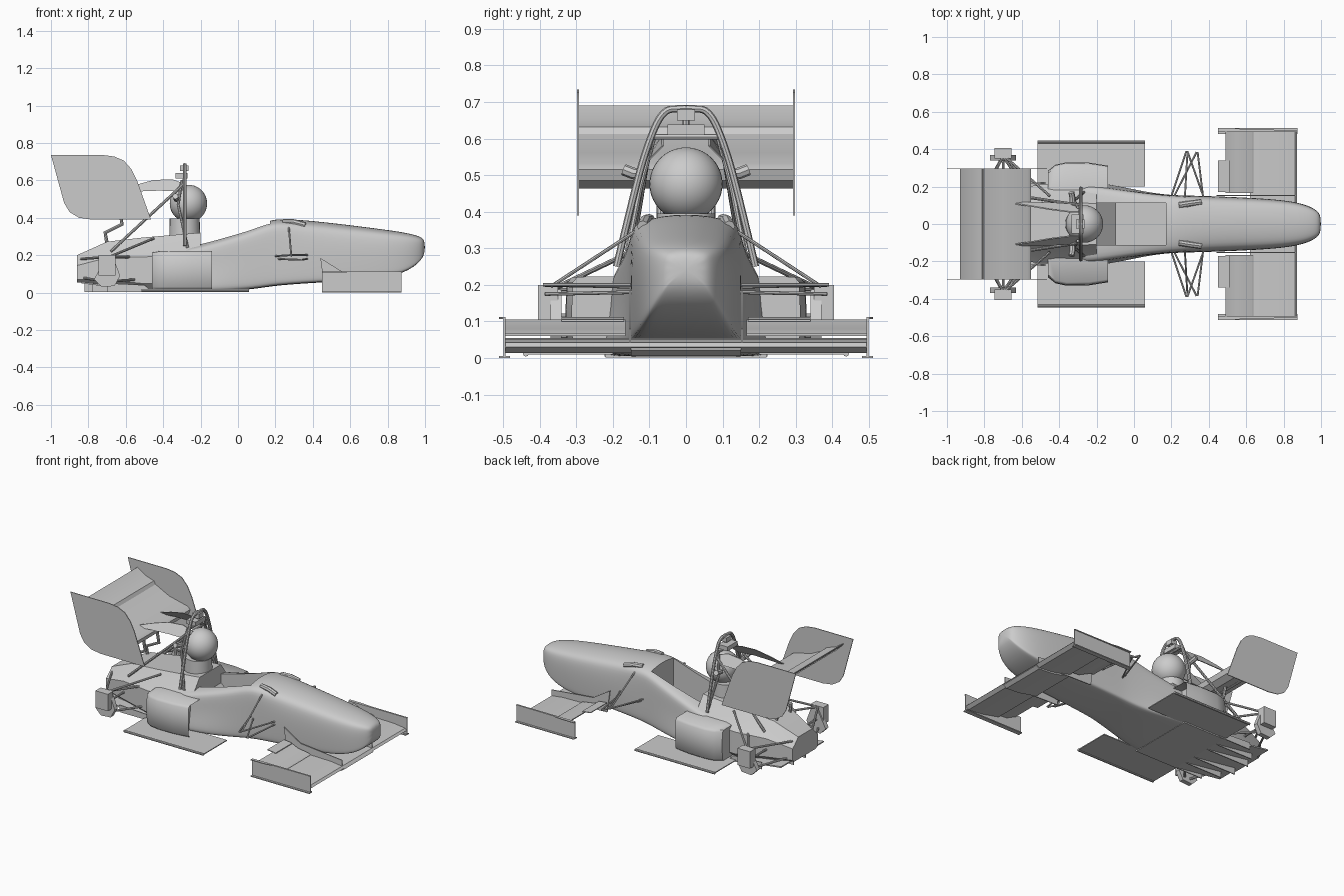
import bpy, bmesh, math
from mathutils import Matrix

cube = bpy.data.objects.get("Cube")
if cube:
    bpy.data.objects.remove(cube, do_unlink=True)

grey = bpy.data.materials.new("plain grey")
grey.use_nodes = True
grey.diffuse_color = (0.6, 0.6, 0.6, 1)
grey.node_tree.nodes["Principled BSDF"].inputs["Base Color"].default_value = (0.6, 0.6, 0.6, 1)


def finish(name, bm, smooth=35, mods=()):
    """Turn a bmesh into a named object, apply modifiers and shade it."""
    bmesh.ops.recalc_face_normals(bm, faces=bm.faces)
    me = bpy.data.meshes.new(name)
    bm.to_mesh(me)
    bm.free()
    me.materials.append(grey)
    ob = bpy.data.objects.new(name, me)
    bpy.context.collection.objects.link(ob)
    bpy.ops.object.select_all(action='DESELECT')
    ob.select_set(True)
    bpy.context.view_layer.objects.active = ob
    for kind, settings in mods:
        m = ob.modifiers.new(kind, kind)
        for k, v in settings.items():
            setattr(m, k, v)
        bpy.ops.object.modifier_apply(modifier=m.name)
    bpy.ops.object.shade_smooth_by_angle(angle=math.radians(smooth))
    return ob


def loft(rings):
    """Skin closed rings of points, returning bmesh and its two end caps."""
    bm = bmesh.new()
    loops = [[bm.verts.new(p) for p in r] for r in rings]
    n = len(loops[0])
    for a, b in zip(loops, loops[1:]):
        for i in range(n):
            bm.faces.new((a[i], a[(i + 1) % n], b[(i + 1) % n], b[i]))
    return bm, bm.faces.new(loops[0]), bm.faces.new(loops[-1])


def prism(name, profile, y0, y1):
    """Extrude an x-z profile across y."""
    bm, _, _ = loft([[(x, y, z) for x, z in profile] for y in (y0, y1)])
    return finish(name, bm)


def box(name, x, y, z):
    return prism(name, [(x[0], z[0]), (x[1], z[0]), (x[1], z[1]), (x[0], z[1])], *y)


def tube(name, pts, r=0.007, kind='POLY'):
    """Sweep a round bar along points."""
    cu = bpy.data.curves.new(name, 'CURVE')
    cu.dimensions = '3D'
    cu.bevel_depth, cu.bevel_resolution, cu.use_fill_caps = r, 2, True
    sp = cu.splines.new(kind)
    sp.points.add(len(pts) - 1)
    for p, co in zip(sp.points, pts):
        p.co = (*co, 1)
    if kind == 'NURBS':
        sp.use_endpoint_u, sp.order_u, sp.resolution_u = True, 3, 6
    tmp = bpy.data.objects.new("tmp", cu)
    bpy.context.collection.objects.link(tmp)
    bpy.context.view_layer.update()
    me = bpy.data.meshes.new_from_object(tmp.evaluated_get(bpy.context.evaluated_depsgraph_get()))
    bpy.data.objects.remove(tmp, do_unlink=True)
    bm = bmesh.new()
    bm.from_mesh(me)
    bpy.data.meshes.remove(me)
    return finish(name, bm)


def section(x, low, w, lo, hi, half):
    """Symmetric cross-section; low is the half width of its bottom part."""
    pts = [((low if b < .3 else w) * a, lo + (hi - lo) * b) for a, b in half]
    return [(x, y, z) for y, z in pts] + [(x, -y, z) for y, z in reversed(pts) if y > 1e-6]


# Main tub and nose: station, low half width, half width, bottom, top
NOSE = [(.84, 0), (.98, .02), (1, .14), (1.03, .52), (.98, .84), (.78, .955), (0, 1.02)]
TUB = [(.84, 0), (.98, .02), (1, .14), (1.02, .52), (1.01, .87), (.9, .965), (0, 1.03)]
stations = [(1.0, .045, .045, .21, .28), (.975, .075, .075, .165, .3), (.91, .106, .106, .115, .318),
            (.8, .126, .126, .08, .335), (.62, .138, .138, .062, .358), (.4, .147, .147, .052, .384),
            (.24, .153, .15, .04, .392), (.17, .158, .153, .032, .385), (.05, .175, .165, .014, .335),
            (-.1, .21, .186, .005, .29), (-.22, .225, .203, .003, .255), (-.34, .23, .21, .003, .24)]
bm, _, _ = loft([section(*st, NOSE if st[0] > .3 else TUB) for st in stations])
cut = prism("cockpit_cutter", [(.17, .1), (.17, .6), (-.2, .6), (-.2, .2), (-.1, .1)], -.112, .112)
cut.hide_render = True
finish("tub_and_nose", bm, 35, [('SUBSURF', dict(levels=2)), ('BOOLEAN', dict(object=cut, solver='EXACT'))])
bpy.data.objects.remove(cut, do_unlink=True)

# Engine cover and gearbox tail
COVER = [(.85, 0), (1, .1), (1, .62), (.84, .74), (.55, 1)]
bm, _, _ = loft([section(x, w, w, lo, hi, COVER) for x, w, lo, hi in
                 [(-.2, .2, .02, .32), (-.5, .212, .02, .295), (-.7, .175, .045, .272), (-.86, .13, .055, .2)]])
finish("engine_cover", bm, 25)

# Driver
bm = bmesh.new()
bmesh.ops.create_uvsphere(bm, u_segments=32, v_segments=20, radius=.1, matrix=Matrix.Translation((-.265, 0, .476)))
finish("helmet", bm, 60)
bm = bmesh.new()
bmesh.ops.create_cone(bm, cap_ends=True, segments=24, radius1=.085, radius2=.08, depth=.17,
                      matrix=Matrix.Translation((-.285, 0, .31)))
finish("driver_shoulders", bm)

# Centre floor and diffuser
box("centre_floor", (-.5, -.2), (-.22, .22), (.002, .012))
prism("diffuser_ramp", [(-.5, .004), (-.84, .05), (-.84, .058), (-.5, .014)], -.22, .22)
for y, end in ((-.22, -.7), (-.14, -.78), (-.06, -.82), (.06, -.82), (.14, -.78), (.22, -.7)):
    prism("diffuser_fin", [(-.46, .004), (end, .004), (end, .05), (-.5, .04)], y - .003, y + .003)

# Front wing main plane and its thicker centre beneath the nose
prism("front_wing_main", [(.872, .03), (.86, .042), (.78, .052), (.62, .055), (.62, .05), (.75, .022), (.85, .014)],
      -.495, .495)
prism("front_wing_centre", [(.872, .022), (.86, .038), (.78, .048), (.62, .052), (.62, .04), (.75, .012), (.85, .006)],
      -.15, .15)

# Rear wing
prism("rear_wing_main", [(-.55, .515), (-.57, .532), (-.7, .562), (-.82, .622), (-.82, .615), (-.74, .53),
                         (-.66, .475), (-.6, .463), (-.56, .485)], -.295, .295)
prism("rear_wing_flap", [(-.8, .612), (-.812, .632), (-.87, .65), (-.93, .69), (-.93, .682), (-.875, .628)],
      -.295, .295)

# Roll hoop with camera and crossbar
HOOP = [(.19, .25), (.145, .44), (.11, .57), (.065, .68), (.01, .682)]
tube("roll_hoop", [(-.285, y, z) for y, z in HOOP] + [(-.285, -y, z) for y, z in reversed(HOOP)], .01, 'NURBS')
box("camera_mount", (-.335, -.27), (-.05, .05), (.61, .638))
box("camera", (-.31, -.265), (-.024, .024), (.65, .68))
tube("camera_stem", [(-.285, 0, .63), (-.285, 0, .69)], .009)
tube("hoop_crossbar", [(-.29, -.095, .605), (-.29, .095, .605)], .008)

for s, side in ((1, "left"), (-1, "right")):
    def P(*pts):
        return [(x, s * y, z) for x, y, z in pts]

    # Sidepod with a recessed intake
    POD = [(0, 0), (.9, 0), (.98, .07), (1, .5), (.98, .92), (.9, .99), (0, 1)]
    rings = [[(x, s * (.15 + (w - .15) * a), .016 + (hi - .016) * b) for a, b in POD] for x, w, hi in
             [(-.14, .312, .224), (-.24, .328, .224), (-.36, .33, .223), (-.42, .317, .222), (-.46, .285, .215)]]
    bm, front, _ = loft(rings)
    bmesh.ops.inset_region(bm, faces=[front], thickness=.01)
    bmesh.ops.translate(bm, verts=front.verts, vec=(-.06, 0, 0))
    finish("sidepod_" + side, bm, 50)

    # Side floor with raised edge
    box("side_floor_" + side, (-.515, .06), (s * .2, s * .445), (.01, .016))
    tube("side_floor_edge_" + side, P((-.515, .438, .012), (.06, .438, .012)), .008)

    # Front wing flaps, endplate, top lip, foot and inner fence
    prism("front_flap_" + side, [(.64, .06), (.63, .068), (.55, .08), (.49, .106), (.49, .1), (.56, .066)],
          s * .165, s * .495)
    prism("front_flap_tab_" + side, [(.51, .1), (.51, .105), (.45, .112), (.45, .107)], s * .17, s * .34)
    box("front_endplate_" + side, (.45, .873), (s * .493, s * .499), (.002, .112))
    bm, _, _ = loft([P((.45, .493, z), (.873, .493, z), (.873, .503, z), (.6, .505, z), (.54, .512, z), (.45, .512, z))
                     for z in (.107, .112)])
    finish("front_endplate_lip_" + side, bm)
    box("front_endplate_foot_" + side, (.45, .873), (s * .482, s * .512), (0, .006))
    prism("front_wing_fence_" + side, [(.44, .185), (.56, .11), (.86, .08), (.86, .03), (.46, .04)], s * .15, s * .156)

    # Rear endplate
    prism("rear_endplate_" + side, [(-1, .735), (-.72, .735), (-.66, .727), (-.61, .705), (-.57, .66), (-.54, .6),
                                    (-.465, .39), (-.78, .39), (-.85, .4), (-.9, .43), (-.93, .48)], s * .293, s * .298)

    # Swept wing pylon from the hoop
    bm, _, _ = loft([[(x, s * (y + d), z) for x, y, z in
                      [(-.28, .06, .58), (-.35, .062, .605), (-.45, .075, .602), (-.55, .092, .575), (-.68, .112, .53),
                       (-.55, .112, .54), (-.42, .108, .545), (-.3, .1, .54)]] for d in (0, .006)])
    finish("wing_pylon_" + side, bm)
    tube("hoop_joint_" + side, P((-.33, .11, .5), (-.33, .145, .505), (-.335, .17, .515)), .016)
    tube("hoop_brace_" + side, P((-.285, .1, .585), (-.68, .16, .22)), .008)
    tube("hoop_strut_" + side, P((-.3, .09, .6), (-.32, .125, .47), (-.27, .17, .24)), .008)
    tube("wing_strut_" + side, P((-.7, .07, .26), (-.71, .07, .32), (-.62, .07, .365), (-.64, .07, .48)), .01)

    # Front rocker cover and suspension
    tube("rocker_cover_" + side, P((.24, .1, .378), (.3, .11, .376), (.36, .118, .36)), .016)
    tube("rocker_leg_" + side, P((.28, .1, .385), (.28, .118, .345)), .014)
    FRONT = [((.27, .11, .365), (.285, .37, .195)), ((.2, .15, .195), (.28, .39, .2)), ((.37, .15, .2), (.285, .39, .2)),
             ((.21, .14, .18), (.335, .385, .175)), ((.37, .14, .18), (.34, .385, .175))]
    for a, b in FRONT:
        tube("front_suspension_rod_" + side, P(a, b), .005)

    # Rear upright and suspension
    prism("rear_upright_" + side, [(-.77, .07), (-.73, .03), (-.66, .035), (-.63, .09), (-.66, .17), (-.7, .2)],
          s * .34, s * .37)
    box("rear_hub_" + side, (-.745, -.655), (s * .35, s * .405), (.09, .2))
    REAR = [((-.45, .15, .29), (-.69, .36, .19)), ((-.84, .1, .18), (-.7, .36, .19)), ((-.56, .16, .19), (-.7, .36, .19)),
            ((-.84, .1, .08), (-.71, .35, .06)), ((-.54, .18, .07), (-.68, .35, .06)), ((-.7, .1, .115), (-.7, .35, .115))]
    for a, b in REAR:
        tube("rear_suspension_rod_" + side, P(a, b), .007)
